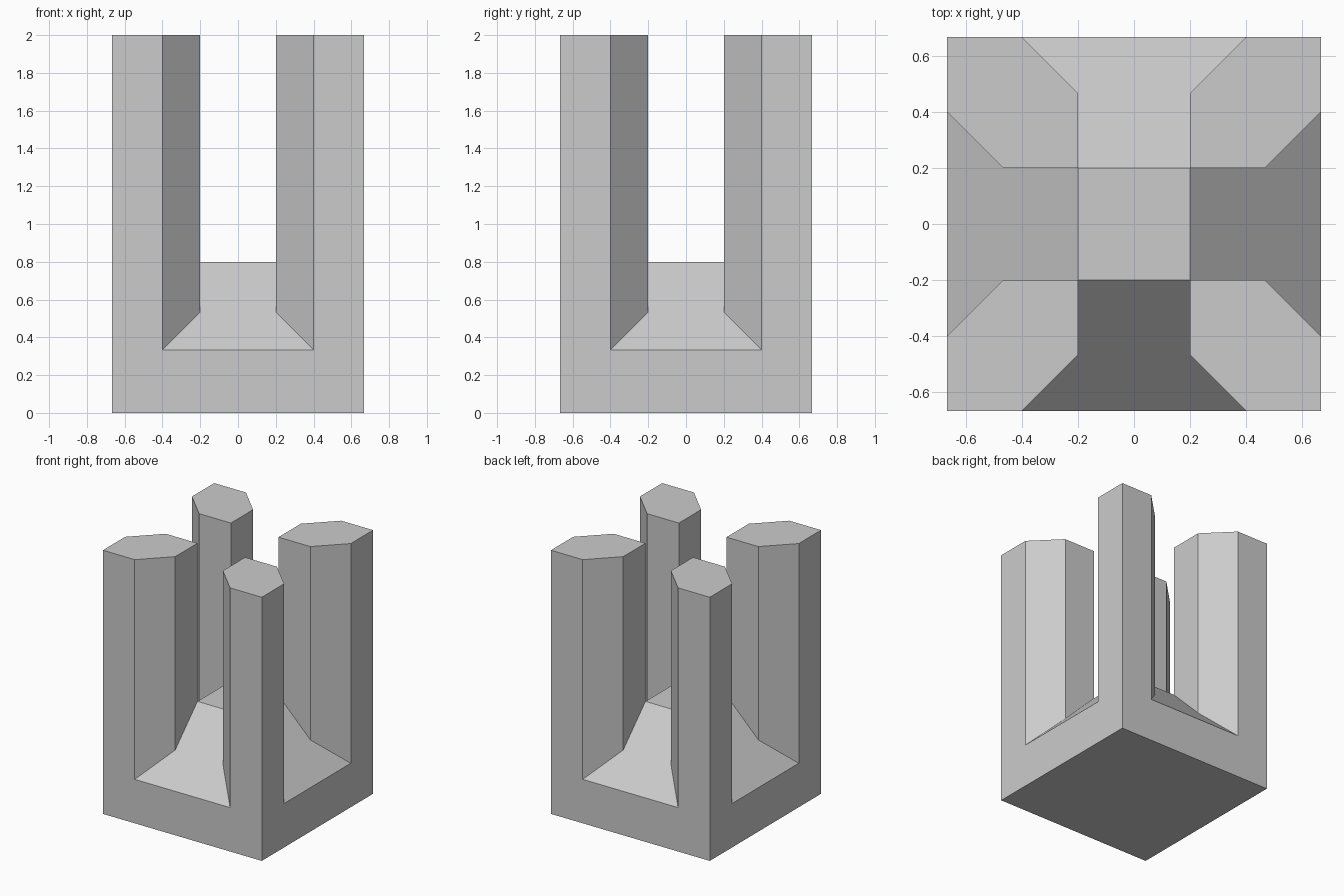
import bpy, bmesh
from math import pi
from mathutils import Matrix, Vector

if "Cube" in bpy.data.objects:
    bpy.data.objects.remove(bpy.data.objects["Cube"])

A, B, C = 2 / 3, 0.4, 0.2          # half width, outer and inner half gap
D = A - C                          # where the gap starts to flare
TOP = 2.0


def floor_z(r):
    """Height of the 45 degree ramp at distance r from the axis."""
    return 1.0 - r


bm = bmesh.new()


def face(points, rot):
    bm.faces.new([bm.verts.new(rot @ Vector(p)) for p in points])


# corner pillar outline, counter-clockwise, with the floor height at each point
outline = [(A, B, floor_z(A)), (A, A, 0), (B, A, floor_z(A)),
           (C, D, floor_z(D)), (C, C, floor_z(C)), (D, C, floor_z(D))]

for i in range(4):
    rot = Matrix.Rotation(i * pi / 2, 3, 'Z')
    # pillar cap
    face([(x, y, TOP) for x, y, z in outline], rot)
    # pillar walls facing the gaps
    inner = outline[2:] + outline[:1]
    for p, q in zip(inner, inner[1:]):
        face([p, q, (q[0], q[1], TOP), (p[0], p[1], TOP)], rot)
    # U-shaped outer side
    zf = floor_z(A)
    face([(A, -A, 0), (A, A, 0), (A, A, TOP), (A, B, TOP),
          (A, B, zf), (A, -B, zf), (A, -B, TOP), (A, -A, TOP)], rot)
    # ramp between two pillars
    half = [(A, B, zf), (D, C, floor_z(D)), (C, C, floor_z(C))]
    face(half + [(x, -y, z) for x, y, z in reversed(half)], rot)

# raised centre platform and underside
identity = Matrix.Identity(3)
for s, z in ((C, floor_z(C)), (A, 0)):
    face([(-s, -s, z), (s, -s, z), (s, s, z), (-s, s, z)], identity)

# weld into one closed solid
bmesh.ops.remove_doubles(bm, verts=bm.verts, dist=1e-4)
bmesh.ops.recalc_face_normals(bm, faces=bm.faces)

mesh = bpy.data.meshes.new("four_pillar_block")
bm.to_mesh(mesh)
bm.free()
bpy.context.collection.objects.link(bpy.data.objects.new("four_pillar_block", mesh))
